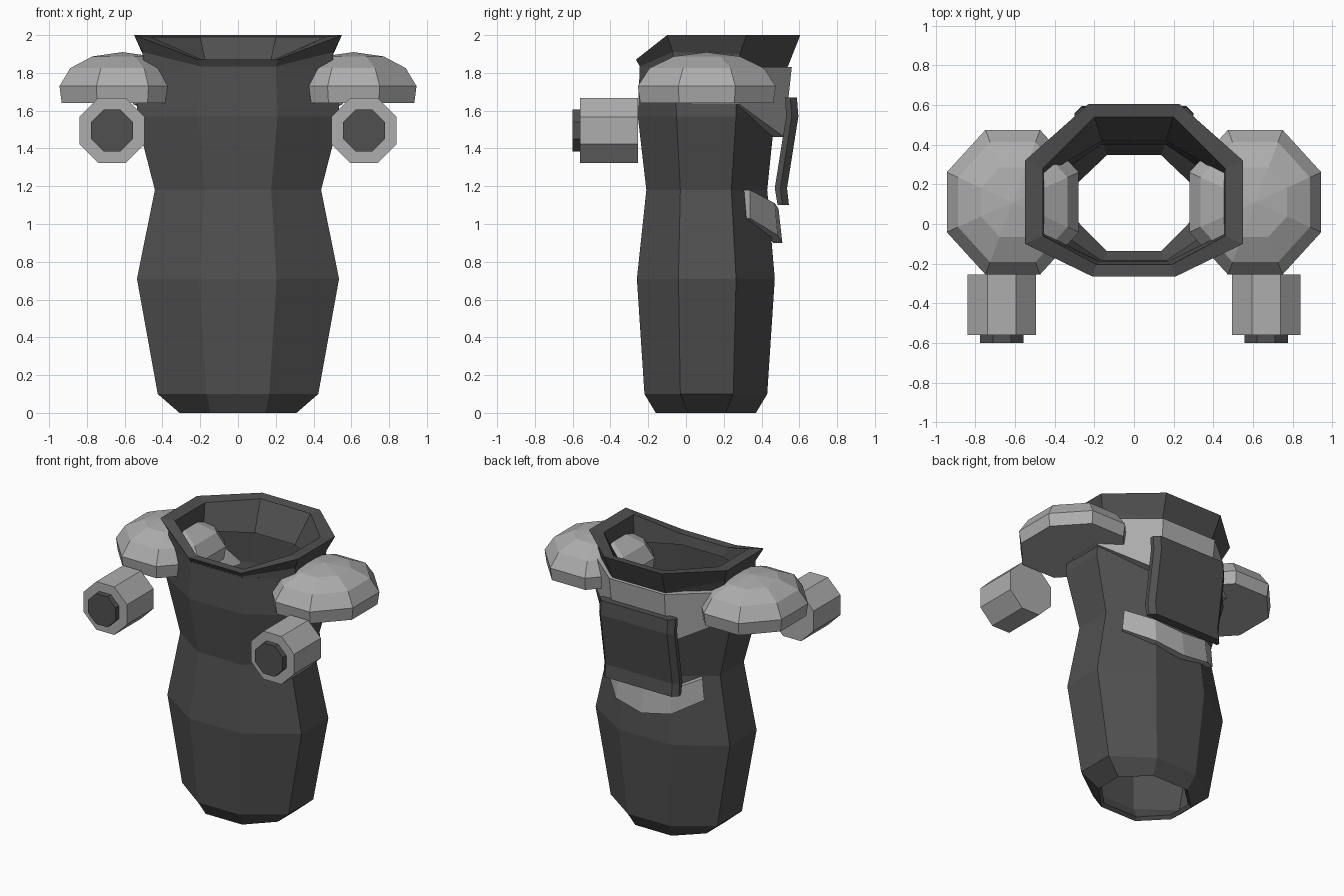
import bpy, bmesh
from math import cos, sin, pi, radians
from mathutils import Matrix

if "Cube" in bpy.data.objects:
    bpy.data.objects.remove(bpy.data.objects["Cube"])


def material(name, v):
    m = bpy.data.materials.new(name)
    m.diffuse_color = (v, v, v, 1)
    m.use_nodes = True
    m.node_tree.nodes["Principled BSDF"].inputs["Base Color"].default_value = m.diffuse_color
    return m


DARK = material("dark_grey", 0.08)
LIGHT = material("light_grey", 0.42)


def finish(bm, name, mat, recalc=True):
    bmesh.ops.remove_doubles(bm, verts=bm.verts, dist=0.0005)
    if recalc:
        bmesh.ops.recalc_face_normals(bm, faces=bm.faces)
    me = bpy.data.meshes.new(name)
    bm.to_mesh(me)
    bm.free()
    me.materials.append(mat)
    ob = bpy.data.objects.new(name, me)
    bpy.context.collection.objects.link(ob)
    return ob


def loft(name, rings, mat, caps=True, loop=False, recalc=True):
    """Skin a list of equal-length closed rings."""
    bm = bmesh.new()
    vs = [[bm.verts.new(p) for p in r] for r in rings]
    n = len(vs[0])
    pairs = list(zip(vs, vs[1:])) + ([(vs[-1], vs[0])] if loop else [])
    for a, b in pairs:
        for i in range(n):
            j = (i + 1) % n
            bm.faces.new((a[i], a[j], b[j], b[i]))
    if caps:
        bm.faces.new(vs[0][::-1])
        bm.faces.new(vs[-1])
    return finish(bm, name, mat, recalc)


def mirrored(half):
    """Complete a right-hand half outline with its mirror image."""
    return half + [(-x, y, z) for x, y, z in reversed(half)]


def octagon(z, fx, sx, y0, ya, yb, y1):
    return mirrored([(fx, y0, z), (sx, ya, z), (sx, yb, z), (fx, y1, z)])


# Torso: open eight-sided tube with a thin wall
body = loft("torso", [octagon(*r) for r in (
    (0.00, 0.145, 0.31, -0.16, 0.01, 0.21, 0.37),
    (0.10, 0.165, 0.425, -0.22, -0.03, 0.25, 0.43),
    (0.71, 0.205, 0.535, -0.26, -0.04, 0.265, 0.47),
    (1.18, 0.175, 0.44, -0.21, -0.03, 0.24, 0.43),
    (1.57, 0.21, 0.54, -0.255, -0.05, 0.265, 0.47),
    (1.83, 0.20, 0.51, -0.245, -0.06, 0.27, 0.47))],
    DARK, caps=False, recalc=False)
wall = body.modifiers.new("wall", 'SOLIDIFY')
wall.thickness = 0.03
wall.offset = -1

# Collar: flared ring, low at the front and high at the sides and back
loft("collar", [mirrored(h) for h in (
    [(0.20, -0.24, 1.80), (0.50, -0.07, 1.80), (0.50, 0.28, 1.80), (0.21, 0.50, 1.80)],
    [(0.20, -0.245, 1.835), (0.505, -0.07, 1.91), (0.505, 0.285, 1.90), (0.21, 0.54, 1.835)],
    [(0.21, -0.265, 1.87), (0.55, -0.10, 2.00), (0.55, 0.32, 2.00), (0.23, 0.605, 2.00)],
    [(0.19, -0.205, 1.87), (0.46, -0.06, 1.99), (0.46, 0.28, 1.99), (0.20, 0.54, 1.99)],
    [(0.17, -0.19, 1.80), (0.45, -0.05, 1.80), (0.45, 0.25, 1.80), (0.16, 0.42, 1.80)])],
    DARK, caps=False, loop=True)


def strap(name, half, mat):
    """Wrap a thick strip round the back; each section is four (x, y, z) corners."""
    left = [[(-x, y, z) for x, y, z in s] for s in reversed(half) if s[0][0] > 0]
    return loft(name, half + left, mat)


def section(x, y, top, x2, y2, bottom, dx, dy):
    return [(x, y, top), (x2, y2, bottom), (x2 - dx, y2 - dy, bottom), (x - dx, y - dy, top)]


# Upper back yoke, dipping to the middle of the back
strap("back_yoke", [
    section(0.54, 0.02, 1.83, 0.555, 0.03, 1.635, 0.05, 0.0),
    section(0.54, 0.29, 1.83, 0.555, 0.28, 1.635, 0.05, 0.04),
    section(0.22, 0.56, 1.83, 0.21, 0.52, 1.46, 0.02, 0.07)], LIGHT)

# Lower back band
strap("back_band", [
    section(0.37, 0.34, 1.18, 0.385, 0.34, 1.03, 0.03, 0.04),
    section(0.21, 0.47, 1.11, 0.22, 0.485, 0.94, 0.01, 0.05),
    section(0.0, 0.49, 1.08, 0.0, 0.51, 0.90, 0.0, 0.05)], LIGHT)

# Back panel: slanted plate with chamfered sides
loft("back_panel", [mirrored([(0.30, yi, z), (0.30, yo - 0.035, z), (0.265, yo, z)])
                    for z, yi, yo in ((1.10, 0.485, 0.545), (1.19, 0.47, 0.535),
                                      (1.57, 0.53, 0.595), (1.67, 0.525, 0.587))], DARK)


def barrel(name, x, apothem, y0, y1, mat):
    bm = bmesh.new()
    r = apothem / cos(pi / 8)
    m = (Matrix.Translation((x, (y0 + y1) / 2, 1.495))
         @ Matrix.Rotation(radians(90), 4, 'X') @ Matrix.Rotation(pi / 8, 4, 'Z'))
    bmesh.ops.create_cone(bm, cap_ends=True, segments=8, radius1=r, radius2=r,
                          depth=y1 - y0, matrix=m)
    return finish(bm, name, mat)


for side, s in (("right", 1), ("left", -1)):
    # Shoulder dome, its inner edge poking through the torso wall
    k = 1 / cos(pi / 8)
    loft("shoulder_dome_" + side, [
        [(s * 0.612 + 0.333 * k * f * cos(a), 0.11 + 0.365 * k * f * sin(a), z)
         for a in [pi / 8 + i * pi / 4 for i in range(8)]]
        for z, f in ((1.64, 0.965), (1.73, 1.0), (1.825, 0.83), (1.887, 0.48), (1.91, 0.001))],
        LIGHT)
    # Front barrel with a dark plug
    barrel("barrel_" + side, s * 0.667, 0.173, -0.56, -0.255, LIGHT)
    barrel("barrel_plug_" + side, s * 0.667, 0.11, -0.60, -0.55, DARK)
